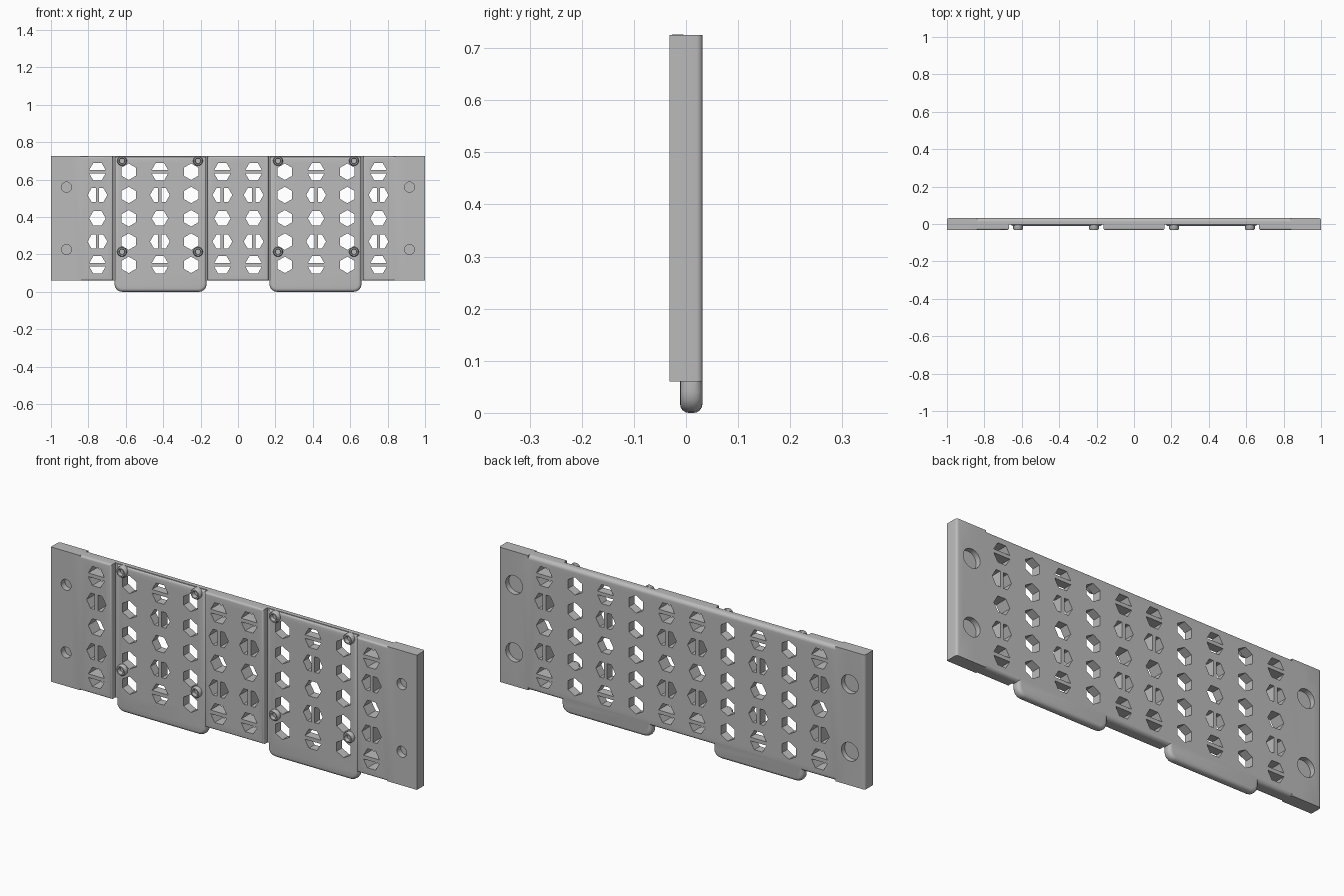
import bpy, bmesh, math
from mathutils import Matrix, Vector

if "Cube" in bpy.data.objects:
    bpy.data.objects.remove(bpy.data.objects["Cube"], do_unlink=True)

HALF = 0.032              # half thickness
BOTTOM, TOP = 0.06, 0.725
MID = 0.393
PITCH_X, PITCH_Z = 0.167, 0.1245
HEX, BAR = 0.044, 0.009   # hole radius, half width of bars

grey = bpy.data.materials.new("plain grey")
grey.use_nodes = True
grey.diffuse_color = (0.5, 0.5, 0.5, 1)
grey.node_tree.nodes["Principled BSDF"].inputs["Base Color"].default_value = (0.5, 0.5, 0.5, 1)


def to_object(bm, name):
    bmesh.ops.recalc_face_normals(bm, faces=bm.faces)
    mesh = bpy.data.meshes.new(name)
    bm.to_mesh(mesh)
    bm.free()
    mesh.materials.append(grey)
    ob = bpy.data.objects.new(name, mesh)
    bpy.context.scene.collection.objects.link(ob)
    return ob


def round_edges(bm, rule, radius, segments=4):
    edges = [e for e in bm.edges if rule(e.verts[0].co, e.verts[1].co)]
    bmesh.ops.bevel(bm, geom=edges, offset=radius, segments=segments,
                    profile=0.5, affect='EDGES', clamp_overlap=True)


def slab(name, x, y, z, *rounds):
    """Box between ranges; each round is (rule, radius)."""
    bm = bmesh.new()
    bmesh.ops.create_cube(bm, size=1)
    for v in bm.verts:
        v.co = Vector(r[0] if c < 0 else r[1] for r, c in zip((x, y, z), v.co))
    for rule, radius in rounds:
        round_edges(bm, rule, radius)
    return to_object(bm, name)


def prism(bm, points, y0, y1):
    """Closed outline in x and z, extruded along y."""
    face = bm.faces.new([bm.verts.new((px, y0, pz)) for px, pz in points])
    new = bmesh.ops.extrude_face_region(bm, geom=[face])["geom"]
    for v in new:
        if isinstance(v, bmesh.types.BMVert):
            v.co.y = y1


def ring(cx, cz, radius, sides, turn=0.0):
    angles = [turn + math.tau * i / sides for i in range(sides)]
    return [(cx + radius * math.cos(a), cz + radius * math.sin(a)) for a in angles]


def combine(target, other, operation):
    mod = target.modifiers.new("combine", 'BOOLEAN')
    mod.operation, mod.solver, mod.object = operation, 'EXACT', other
    dg = bpy.context.evaluated_depsgraph_get()
    mesh = bpy.data.meshes.new_from_object(target.evaluated_get(dg))
    target.modifiers.clear()
    target.data = mesh
    bpy.data.objects.remove(other, do_unlink=True)


def at(axis, value):
    return lambda a, b: abs(a[axis] - value) < 1e-4 and abs(b[axis] - value) < 1e-4


# Core sheet, rounded along its back top and bottom edges
back = at(1, HALF)
panel = slab("perforated_panel", (-0.9, 0.9), (-0.003, HALF), (BOTTOM, TOP),
             (lambda a, b: back(a, b) and abs(a.x - b.x) > 0.1, 0.018))

parts = []
# Raised pads with softened front edges
for x in ((-0.9, -0.668), (-0.163, 0.163), (0.668, 0.9)):
    parts.append(slab("raised_pad", x, (-HALF, 0.01), (BOTTOM, TOP), (at(1, -HALF), 0.01)))
for side in (-1, 1):
    # Square end blocks with a rounded back corner
    end = at(0, side)
    parts.append(slab("end_block", sorted((side * 0.84, side)), (-HALF, HALF), (BOTTOM, TOP),
                      (lambda a, b: end(a, b) and back(a, b), 0.012)))
    # Recessed bays with a tab hanging below the panel
    floor = at(2, 0)
    parts.append(slab("recessed_bay", sorted((side * 0.168, side * 0.66)),
                      (-0.0115, HALF - 0.0005), (0, TOP - 0.0005),
                      (lambda a, b: floor(a, b) and abs(a.y - b.y) > 0.01, 0.04),
                      (lambda a, b: abs(a.y - b.y) < 1e-4, 0.017)))
for part in parts:
    combine(panel, part, 'UNION')

# Hexagonal holes, some split by a bar
cut = bmesh.new()
h = HEX * math.sqrt(3) / 2
for side in (-1, 1):
    for col in range(5):
        cx = side * (col + 0.5) * PITCH_X
        for row in range(-2, 3):
            cz = MID + row * PITCH_Z
            if col in (1, 3):
                outlines = [ring(cx, cz, HEX, 6, math.pi / 6)]
            elif row == 0:
                outlines = [ring(cx, cz, HEX, 6)]
            elif abs(row) == 2:
                outlines = [[(cx - HEX, cz + s * BAR), (cx + HEX, cz + s * BAR),
                             (cx + HEX / 2, cz + s * (BAR + h)),
                             (cx - HEX / 2, cz + s * (BAR + h))] for s in (-1, 1)]
            else:
                outlines = [[(cx + s * BAR, cz - h), (cx + s * (BAR + HEX / 2), cz - h),
                             (cx + s * (BAR + HEX), cz),
                             (cx + s * (BAR + HEX / 2), cz + h),
                             (cx + s * BAR, cz + h)] for s in (-1, 1)]
            for outline in outlines:
                prism(cut, outline, -0.1, 0.1)
    # Blind round sockets in the ends, wider at the back
    for cz in (MID - PITCH_Z * 1.34, MID + PITCH_Z * 1.34):
        prism(cut, ring(side * 0.917, cz, 0.027, 24), -0.1, -0.002)
        prism(cut, ring(side * 0.917, cz, 0.046, 24), 0.006, 0.1)
combine(panel, to_object(cut, "hole_cutter"), 'DIFFERENCE')

# Ring bosses at the corners of the bays
bosses = bmesh.new()
for cx in (-0.62, -0.214, 0.214, 0.62):
    for cz in (0.214, 0.70):
        rims = [(0.026, -0.005), (0.026, -0.026), (0.022, -HALF),
                (0.016, -HALF), (0.014, -0.029), (0.014, -0.013)]
        loops = [[bosses.verts.new((px, y, pz)) for px, pz in ring(cx, cz, r, 24)]
                 for r, y in rims]
        for a, b in zip(loops, loops[1:]):
            for i in range(24):
                j = (i + 1) % 24
                bosses.faces.new((a[i], a[j], b[j], b[i]))
        bosses.faces.new(loops[-1])
        bosses.faces.new(loops[0])
boss_ob = to_object(bosses, "ring_bosses")

for ob in (panel, boss_ob):
    bpy.ops.object.select_all(action='DESELECT')
    ob.select_set(True)
    bpy.context.view_layer.objects.active = ob
    bpy.ops.object.shade_smooth_by_angle(angle=math.radians(35))
